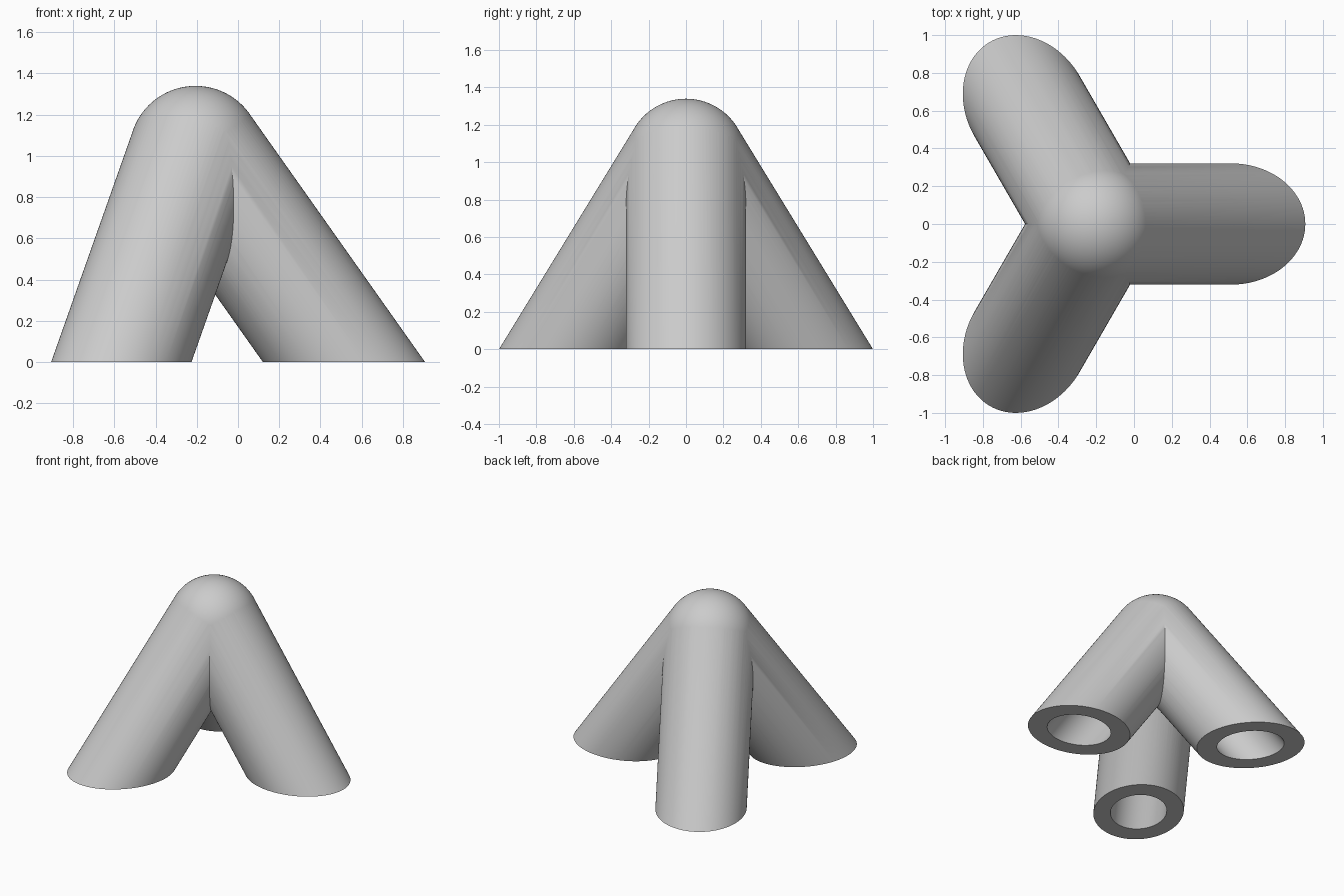
import bpy
import bmesh
from math import sqrt, cos, sin, radians, tau
from mathutils import Vector

if "Cube" in bpy.data.objects:
    bpy.data.objects.remove(bpy.data.objects["Cube"], do_unlink=True)

RADIUS = 0.321       # outer tube radius
BORE = 0.2           # socket radius
SOCKET_TOP = 0.5     # distance from the apex to the blind end of a socket
SIDES = 96
APEX = Vector((-0.206, 0, 1.018))
SPREAD = APEX.z / sqrt(2)   # legs follow the edges of a regular tetrahedron

grey = bpy.data.materials.new("plain grey")
grey.use_nodes = True
colour = (0.6, 0.6, 0.6, 1)
grey.diffuse_color = colour
grey.node_tree.nodes["Principled BSDF"].inputs["Base Color"].default_value = colour


def make_leg(azimuth):
    """Tube with a blind socket, cut flat where it meets the ground."""
    a = radians(azimuth)
    axis = Vector((SPREAD * cos(a), SPREAD * sin(a), -APEX.z)).normalized()
    side = Vector((-sin(a), cos(a), 0))
    up = axis.cross(side)
    bm = bmesh.new()

    def ring(radius, distance=None):
        verts = []
        for i in range(SIDES):
            t = tau * i / SIDES
            p = APEX + (side * cos(t) + up * sin(t)) * radius
            # Without a distance, run the point along the leg to the ground
            p += axis * (-p.z / axis.z if distance is None else distance)
            verts.append(bm.verts.new(p))
        return verts

    rings = [ring(RADIUS, 0), ring(RADIUS), ring(BORE), ring(BORE, SOCKET_TOP)]
    for r, s in zip(rings, rings[1:]):
        for i in range(SIDES):
            j = (i + 1) % SIDES
            bm.faces.new((r[i], r[j], s[j], s[i]))
    bm.faces.new(rings[0])
    bm.faces.new(rings[-1])
    bmesh.ops.recalc_face_normals(bm, faces=bm.faces)

    mesh = bpy.data.meshes.new("leg")
    bm.to_mesh(mesh)
    bm.free()
    mesh.materials.append(grey)
    leg = bpy.data.objects.new("leg", mesh)
    bpy.context.collection.objects.link(leg)
    return leg


# Rounded top, a touch proud so the leg ends sit inside it
bpy.ops.mesh.primitive_uv_sphere_add(segments=SIDES, ring_count=48,
                                     radius=RADIUS * 1.001, location=APEX)
body = bpy.context.object
body.name = "three_leg_connector"
body.data.materials.append(grey)

# Three legs joined into one solid
for azimuth in (0, 120, 240):
    leg = make_leg(azimuth)
    mod = body.modifiers.new("join_leg", 'BOOLEAN')
    mod.operation, mod.object, mod.solver = 'UNION', leg, 'MANIFOLD'
    bpy.ops.object.modifier_apply(modifier=mod.name)
    bpy.data.objects.remove(leg, do_unlink=True)

bpy.ops.object.shade_smooth_by_angle(angle=radians(30))
